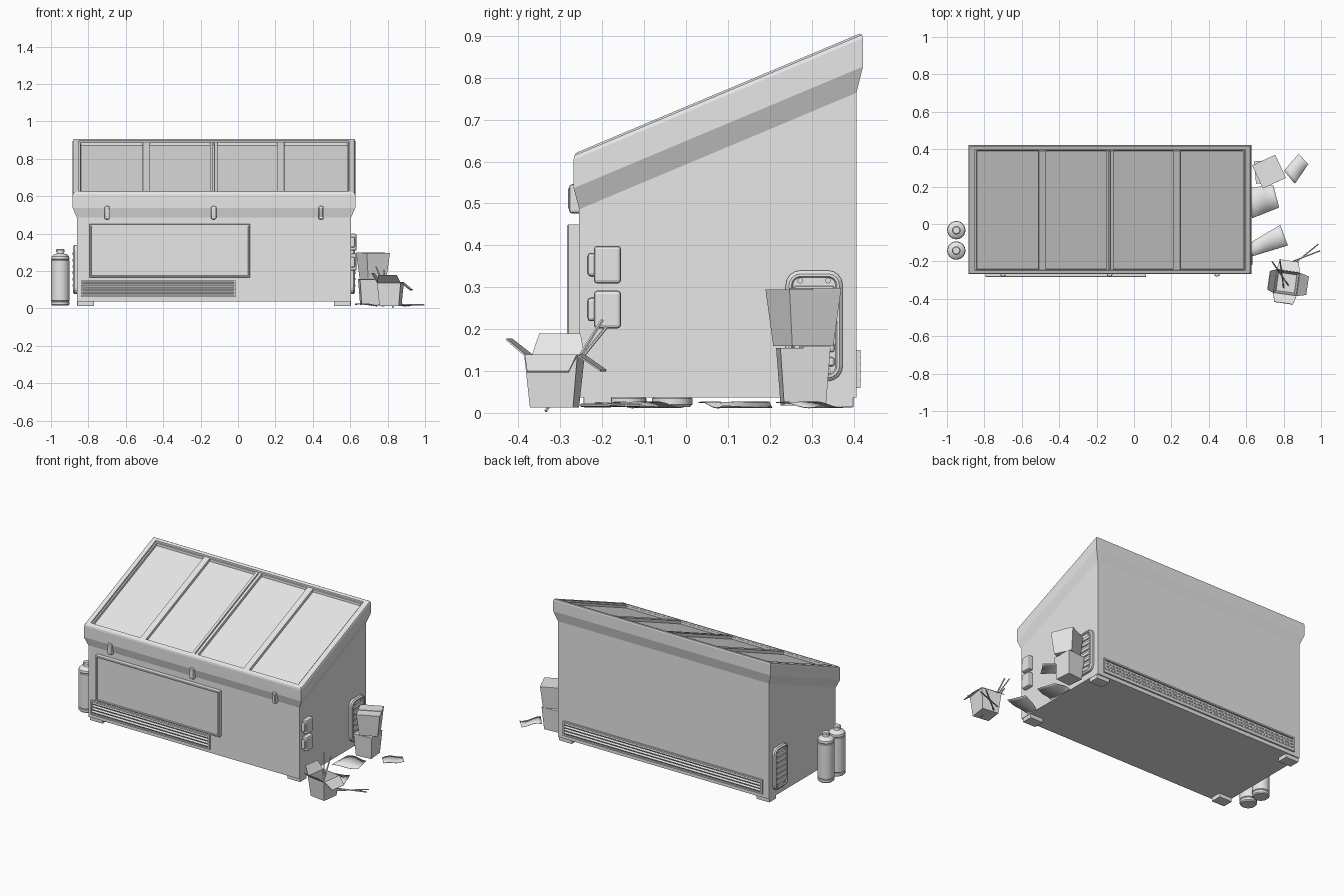
import bpy, bmesh
from math import radians, sin, cos, pi
from mathutils import Vector, Matrix

cube = bpy.data.objects.get("Cube")
if cube:
    bpy.data.objects.remove(cube, do_unlink=True)

grey = bpy.data.materials.new("plain grey")
grey.use_nodes = True
colour = (0.8, 0.8, 0.8, 1)
grey.diffuse_color = colour
grey.node_tree.nodes["Principled BSDF"].inputs["Base Color"].default_value = colour


def finish(name, bm, bevel=0, segments=2, smooth=False, solid=0):
    bmesh.ops.recalc_face_normals(bm, faces=bm.faces)
    me = bpy.data.meshes.new(name)
    bm.to_mesh(me)
    bm.free()
    me.materials.append(grey)
    if smooth:
        me.shade_smooth()
        me.set_sharp_from_angle(angle=radians(35))
    ob = bpy.data.objects.new(name, me)
    bpy.context.collection.objects.link(ob)
    if solid:
        m = ob.modifiers.new("Thickness", 'SOLIDIFY')
        m.thickness, m.offset = solid, 0
    if bevel:
        m = ob.modifiers.new("Bevel", 'BEVEL')
        m.width, m.segments = bevel, segments
    return ob


def box(name, x, y, z, bevel=0, tilt=0):
    """Box from (min, max) ranges, optionally tilted about its own x axis."""
    bm = bmesh.new()
    size = [b - a for a, b in (x, y, z)]
    mid = Vector([(a + b) / 2 for a, b in (x, y, z)])
    mat = Matrix.Translation(mid) @ Matrix.Rotation(tilt, 4, 'X') @ Matrix.Diagonal((*size, 1))
    bmesh.ops.create_cube(bm, size=1, matrix=mat)
    return finish(name, bm, bevel)


def loft(name, loops, **kw):
    """Skin over matching closed loops, capped at both ends."""
    bm = bmesh.new()
    rings = [[bm.verts.new(p) for p in loop] for loop in loops]
    n = len(rings[0])
    for a, b in zip(rings, rings[1:]):
        for i in range(n):
            j = (i + 1) % n
            bm.faces.new((a[i], a[j], b[j], b[i]))
    bm.faces.new(rings[0][::-1])
    bm.faces.new(rings[-1])
    return finish(name, bm, **kw)


def rod(name, a, b, r, sides=6):
    a, b = Vector(a), Vector(b)
    bm = bmesh.new()
    mat = Matrix.Translation((a + b) / 2) @ (b - a).to_track_quat('Z', 'Y').to_matrix().to_4x4()
    bmesh.ops.create_cone(bm, cap_ends=True, segments=sides, radius1=r, radius2=r,
                          depth=(b - a).length, matrix=mat)
    return finish(name, bm, smooth=sides > 8)


# Container shell: body, flared rim and recessed sloping top
SLOPE = 0.42
LEFT, RIGHT, FRONT, BACK = -0.862, 0.605, -0.255, 0.407


def shell_ring(grow, drop, flat=None):
    x0, x1, y0, y1 = LEFT - grow, RIGHT + grow, FRONT - grow * 0.6, BACK + grow * 0.7
    top = lambda y: flat if flat is not None else 0.62 + SLOPE * (y + 0.265) - drop
    return [(x0, y0, top(y0)), (x1, y0, top(y0)), (x1, y1, top(y1)), (x0, y1, top(y1))]


loft("container_shell", [
    shell_ring(0, 0, 0.037), shell_ring(0, 0.138), shell_ring(0.022, 0.082),
    shell_ring(0.022, 0.014), shell_ring(0.019, 0.005), shell_ring(0.011, 0),
    shell_ring(-0.012, 0), shell_ring(-0.013, 0.01), shell_ring(-0.021, 0.01),
    shell_ring(-0.022, 0.025)])

# Ribs between the lid panels, lying along the slope
tilt = math_tilt = Vector((1, SLOPE)).angle_signed(Vector((1, 0)))
mid_y = (FRONT + BACK) / 2
mid_z = 0.62 + SLOPE * (mid_y + 0.265) - 0.016
half = (BACK - FRONT) / 2 / cos(tilt) - 0.012
for x, w in ((-0.49, 0.02), (-0.142, 0.009), (-0.118, 0.009), (0.228, 0.02)):
    box("lid_rib", (x - w, x + w), (mid_y - half, mid_y + half),
        (mid_z - 0.01, mid_z + 0.01), 0.003, tilt)

# Corner feet
for x in (LEFT + 0.002, RIGHT - 0.092):
    for y in (FRONT + 0.01, BACK - 0.075):
        box("foot", (x, x + 0.09), (y, y + 0.068), (0.013, 0.04), 0.003)

# Front sign panel: raised frame with a sunken face
def panel_ring(inset, y):
    x0, x1, z0, z1 = -0.795 + inset, 0.065 - inset, 0.165 + inset, 0.45 - inset
    return [(x0, y, z0), (x1, y, z0), (x1, y, z1), (x0, y, z1)]


loft("front_panel", [panel_ring(0, FRONT + 0.01), panel_ring(0, -0.281), panel_ring(0.003, -0.284),
                     panel_ring(0.009, -0.284), panel_ring(0.011, -0.277)])


# Louvred grilles on front and back
def grille(name, x0, x1, wall, out, z0=0.06, z1=0.15):
    def span(a, b):
        return tuple(sorted((wall + out * a, wall + out * b)))
    t = 0.009
    for z in (z0, z1 - t):
        box(name + "_frame", (x0, x1), span(-0.005, 0.01), (z, z + t))
    for x in (x0, x1 - t):
        box(name + "_frame", (x, x + t), span(-0.005, 0.01), (z0, z1))
    pitch = (z1 - z0 - 2 * t) / 4
    for i in range(4):
        z = z0 + t + pitch * (i + 0.5)
        box(name + "_slat", (x0 + t, x1 - t), span(-0.004, 0.009),
            (z - 0.005, z + 0.005), 0, radians(30) * -out)


grille("front_grille", -0.84, -0.013, FRONT, -1)
grille("back_grille", -0.82, 0.565, BACK, 1)

# Rim latches
for x in (-0.7, -0.13, 0.444):
    box("latch", (x - 0.014, x + 0.014), (-0.279, -0.25), (0.476, 0.546), 0.007)
    box("latch_core", (x - 0.007, x + 0.007), (-0.282, -0.26), (0.488, 0.536), 0.002)


# Rounded side vents with bars and screws
def rounded(x, y0, y1, z0, z1, r, inset=0):
    pts = []
    for k, (y, z) in enumerate(((y1 - r, z1 - r), (y0 + r, z1 - r), (y0 + r, z0 + r), (y1 - r, z0 + r))):
        for s in range(5):
            a = (k + s / 4) * pi / 2
            pts.append((x, y + (r - inset) * cos(a), z + (r - inset) * sin(a)))
    return pts


for wall, out in ((RIGHT, 1), (LEFT, -1)):
    area = (0.238, 0.374, 0.076, 0.34, 0.035)
    loft("side_vent", [rounded(wall - out * 0.005, *area), rounded(wall + out * 0.013, *area),
                       rounded(wall + out * 0.02, *area, 0.008), rounded(wall + out * 0.02, *area, 0.014),
                       rounded(wall + out * 0.014, *area, 0.017)])
    for i in range(6):
        z = 0.122 + i * 0.034
        box("vent_bar", sorted((wall, wall + out * 0.022)), (0.257, 0.355), (z - 0.011, z + 0.011), 0.006)
    for y in (0.273, 0.339):
        for z in (0.1, 0.316):
            rod("vent_screw", (wall, y, z), (wall + out * 0.018, y, z), 0.007, 10)

# Hinge boxes on the right-hand wall
for z in (0.202, 0.309):
    box("side_box", (RIGHT - 0.005, 0.634), (-0.22, -0.155), (z, z + 0.09), 0.008)
    box("side_box_tab", (RIGHT - 0.005, 0.626), (-0.235, -0.2), (z + 0.017, z + 0.073), 0.008)


# Gas cylinders, lathed from a profile
def lathe(name, x, y, profile, n=24):
    loft(name, [[(x + r * cos(2 * pi * i / n), y + r * sin(2 * pi * i / n), z) for i in range(n)]
                for r, z in profile], smooth=True)


for y in (-0.033, -0.142):
    lathe("gas_cylinder", -0.95, y, [
        (0.042, 0.014), (0.048, 0.02), (0.048, 0.034), (0.045, 0.037), (0.049, 0.041),
        (0.049, 0.255), (0.046, 0.259), (0.049, 0.264), (0.047, 0.277), (0.036, 0.288), (0.02, 0.293),
        (0.018, 0.3), (0.023, 0.302), (0.023, 0.313), (0.018, 0.318)])


# Cardboard food boxes
def square(cx, cy, z, half, turn):
    return [(cx + half * 2 ** 0.5 * cos(turn + pi / 4 + k * pi / 2),
             cy + half * 2 ** 0.5 * sin(turn + pi / 4 + k * pi / 2), z) for k in range(4)]


for cx, cy, z, h, low, high, turn in ((0.707, 0.28, 0.018, 0.137, 0.05, 0.06, 5),
                                      (0.722, 0.28, 0.16, 0.135, 0.054, 0.068, 25)):
    t = radians(turn)
    loft("closed_box", [square(cx, cy, z, low, t), square(cx, cy, z + h, high, t)])
    a = square(cx, cy, z + h + 0.001, high, t)
    b = [Vector(a[0]).lerp(Vector(a[3]), 0.54), Vector(a[1]).lerp(Vector(a[2]), 0.54)]
    bm = bmesh.new()
    bm.faces.new([bm.verts.new(p) for p in (a[0], a[1], b[1], b[0])])
    finish("box_lid_flap", bm, solid=0.004)

# Open box with four flaps
CX, CY, TURN = 0.815, -0.314, radians(-8)
loft("open_box", [square(CX, CY, 0.013, 0.052, TURN), square(CX, CY, 0.138, 0.064, TURN),
                  square(CX, CY, 0.138, 0.061, TURN), square(CX, CY, 0.018, 0.049, TURN)])
for side, reach, rise in ((0, 0.05, -0.04), (1, 0.055, -0.037), (2, 0.032, 0.05), (3, 0.047, 0.038)):
    turn = Matrix.Translation((CX, CY, 0.138)) @ Matrix.Rotation(TURN + side * pi / 2, 4, 'Z')
    bm = bmesh.new()
    bm.faces.new([bm.verts.new(turn @ Vector(p)) for p in (
        (0.063, -0.063, 0), (0.063, 0.063, 0), (0.063 + reach, 0.05, rise), (0.063 + reach, -0.05, rise))])
    finish("open_box_flap", bm, solid=0.004)

# Eating sticks: two in the box, two on the ground
for a, b in (((0.83, -0.335, 0.004), (0.738, -0.2, 0.222)), ((0.8, -0.34, 0.02), (0.78, -0.19, 0.205)),
             ((0.81, -0.25, 0.018), (0.985, -0.108, 0.018)), ((0.81, -0.215, 0.022), (0.995, -0.143, 0.018))):
    rod("eating_stick", a, b, 0.004)

# Curled paper sheets on the ground
for corners in (((0.625, 0.195), (0.745, 0.207), (0.776, 0.088), (0.63, 0.03)),
                ((0.63, -0.095), (0.782, -0.005), (0.823, -0.115), (0.625, -0.175)),
                ((0.802, 0.285), (0.88, 0.375), (0.932, 0.32), (0.86, 0.215))):
    p = [Vector((*c, 0)) for c in corners]
    bm = bmesh.new()
    bmesh.ops.create_grid(bm, x_segments=8, y_segments=2, size=0.5)
    for v in bm.verts:
        u, w = v.co.x + 0.5, v.co.y + 0.5
        v.co = p[0].lerp(p[1], u).lerp(p[3].lerp(p[2], u), w)
        v.co.z = 0.019 + 0.007 * sin(u * 5 + w)
    finish("paper_sheet", bm, smooth=True, solid=0.002)
